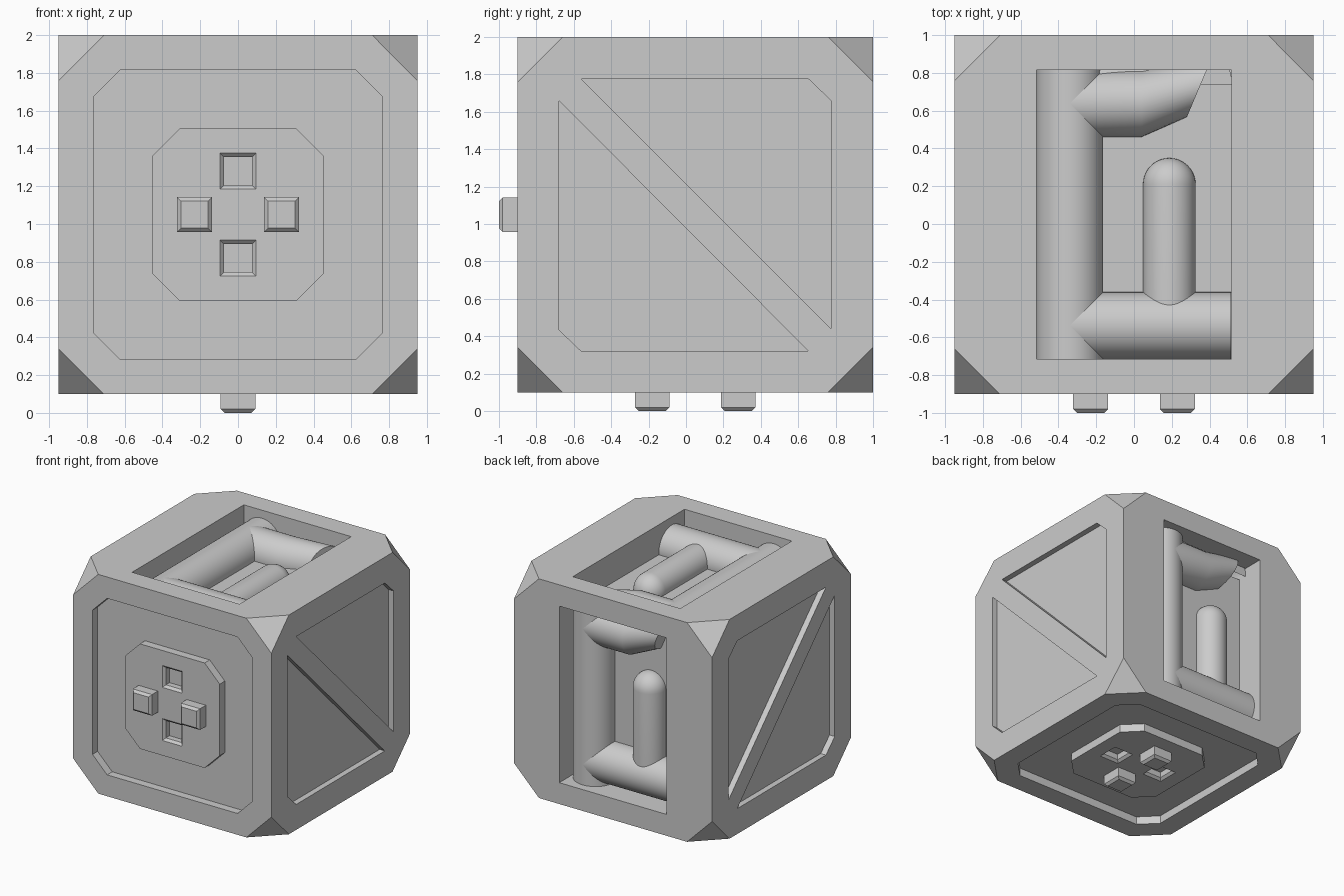
import bpy, bmesh
from math import sin, cos, tau
from mathutils import Vector, Matrix

if "Cube" in bpy.data.objects:
    bpy.data.objects.remove(bpy.data.objects["Cube"])

CENTRE, HALF = Vector((0, 0.05, 1.05)), 0.95


def frame(u, v, n):
    # Local face frame: u right, v up, n outward, origin on the face
    m = Matrix((u, v, n)).transposed().to_4x4()
    m.translation = CENTRE + Vector(n) * HALF
    return m


FRONT = frame((1, 0, 0), (0, 0, 1), (0, -1, 0))
BOTTOM = frame((-1, 0, 0), (0, 1, 0), (0, 0, -1))
RIGHT = frame((0, 1, 0), (0, 0, 1), (1, 0, 0))
LEFT = frame((0, 1, 0), (0, 0, 1), (-1, 0, 0))
TOP = frame((1, 0, 0), (0, 1, 0), (0, 0, 1))
BACK = frame((-1, 0, 0), (0, 0, 1), (0, 1, 0))


def finish(name, bm, matrix=None):
    if matrix:
        bm.transform(matrix)
    bmesh.ops.recalc_face_normals(bm, faces=bm.faces)
    mesh = bpy.data.meshes.new(name)
    bm.to_mesh(mesh)
    bm.free()
    ob = bpy.data.objects.new(name, mesh)
    bpy.context.collection.objects.link(ob)
    return ob


def loft(bm, rings):
    rows = [[bm.verts.new(p) for p in ring] for ring in rings]
    for a, b in zip(rows, rows[1:]):
        for i in range(len(a)):
            j = (i + 1) % len(a)
            bm.faces.new((a[i], a[j], b[j], b[i]))
    bm.faces.new(rows[0])
    bm.faces.new(rows[-1])


def prism(name, outline, n0, n1, matrix):
    bm = bmesh.new()
    loft(bm, [[(u, v, n) for u, v in outline] for n in (n0, n1)])
    return finish(name, bm, matrix)


def octagon(r, c):
    k = r - c
    return [(r, -k), (r, k), (k, r), (-k, r), (-r, k), (-r, -k), (-k, -r), (k, -r)]


def square_stack(name, at, levels, matrix):
    bm = bmesh.new()
    loft(bm, [[(at[0] + a * r, at[1] + b * r, n)
               for a, b in ((-1, -1), (1, -1), (1, 1), (-1, 1))] for r, n in levels])
    return finish(name, bm, matrix)


def cut(ob, cutters):
    for c in cutters:
        c.hide_render = True
        mod = ob.modifiers.new("cut", 'BOOLEAN')
        mod.operation, mod.solver, mod.object = 'DIFFERENCE', 'EXACT', c
    bpy.context.view_layer.update()
    dg = bpy.context.evaluated_depsgraph_get()
    mesh = bpy.data.meshes.new_from_object(ob.evaluated_get(dg))
    ob.modifiers.clear()
    ob.data = mesh
    for c in cutters:
        bpy.data.objects.remove(c)


# Cube body with clipped corners
bm = bmesh.new()
bmesh.ops.create_cube(bm, size=2 * HALF)
for sx in (-1, 1):
    for sy in (-1, 1):
        for sz in (-1, 1):
            p = Vector((sx * (HALF - 0.24), sy * HALF, sz * HALF))
            r = bmesh.ops.bisect_plane(bm, geom=bm.verts[:] + bm.edges[:] + bm.faces[:],
                                       plane_co=p, plane_no=(sx, sy, sz), clear_outer=True)
            edges = [e for e in r['geom_cut'] if isinstance(e, bmesh.types.BMEdge)]
            bmesh.ops.contextual_create(bm, geom=edges)
body = finish("body", bm, Matrix.Translation(CENTRE))

# Recessed panels, diagonal side panels and windows
FLOOR = -0.26
cutters = [prism("panel_cutter", octagon(0.765, 0.14), -0.07, 0.1, m) for m in (FRONT, BOTTOM)]
upper = [(-0.61, 0.725), (0.605, 0.725), (0.725, 0.61), (0.725, -0.61)]
lower = [(-v, -u) for u, v in upper]
lower = [(-0.73, 0.61), (-0.73, -0.615), (-0.61, -0.73), (0.605, -0.73)]
for m in (RIGHT, LEFT):
    cutters += [prism("side_cutter", t, -0.05, 0.1, m) for t in (upper, lower)]
window = [(-0.515, -0.765), (0.515, -0.765), (0.515, 0.765), (-0.515, 0.765)]
cutters += [prism("window_cutter", window, FLOOR, 0.1, m) for m in (TOP, BACK)]
cut(body, cutters)

# Connector pads: two pegs and two sockets on each
D = 0.23
for label, m, pegs, holes in (
        ("front", FRONT, ((-D, 0), (D, 0)), ((0, D), (0, -D))),
        ("bottom", BOTTOM, ((0, D), (0, -D)), ((-D, 0), (D, 0)))):
    pad = prism(label + "_pad", octagon(0.455, 0.145), -0.1, 0, m)
    cut(pad, [square_stack("socket_cutter", h, ((0.075, -0.2), (0.075, -0.02), (0.115, 0.02)), m)
              for h in holes])
    for p in pegs:
        square_stack(label + "_peg", p, ((0.092, -0.05), (0.092, 0.08), (0.072, 0.1)), m)


# Half-sunk pipes in the two windows
def ring(c, direction, r, sides=48):
    d = Vector(direction).normalized()
    w = Vector((0, 0, 1))
    s = w.cross(d).normalized()
    t = d.cross(s)
    return [Vector(c) + r * (cos(tau * i / sides) * s + sin(tau * i / sides) * t)
            for i in range(sides)]


R, N = 0.177, -0.246
U, V = (1, 0, 0), (0, 1, 0)


def pipe(name, rings, matrix):
    bm = bmesh.new()
    loft(bm, rings)
    bmesh.ops.bisect_plane(bm, geom=bm.verts[:] + bm.edges[:] + bm.faces[:],
                           plane_co=(0, 0, FLOOR - 0.002), plane_no=(0, 0, -1), clear_outer=True)
    ob = finish(name, bm, matrix)
    bpy.ops.object.select_all(action='DESELECT')
    ob.select_set(True)
    bpy.context.view_layer.objects.active = ob
    bpy.ops.object.shade_smooth_by_angle(angle=0.6)


for label, m in (("top", TOP), ("back", BACK)):
    pipe(label + "_long_pipe", [ring((-0.34, v, N), V, R) for v in (-0.764, 0.764)], m)
    pipe(label + "_cross_pipe", [ring((u, -0.588, N), U, R) for u in (-0.34, 0.514)], m)
    pipe(label + "_elbow_pipe", [ring((-0.34, 0.588, N), U, R), ring((0.04, 0.588, N), U, R),
                                 ring((0.349, 0.679, N - 0.03), (0.92, -0.39, 0), R)], m)
    dome = [ring((0.187, 0.16 + 0.139 * sin(a), N), V, 0.139 * cos(a))
            for a in [tau / 4 * k / 10.1 for k in range(11)]]
    pipe(label + "_stub_pipe", [ring((0.187, -0.588, N), V, 0.139)] + dome, m)
